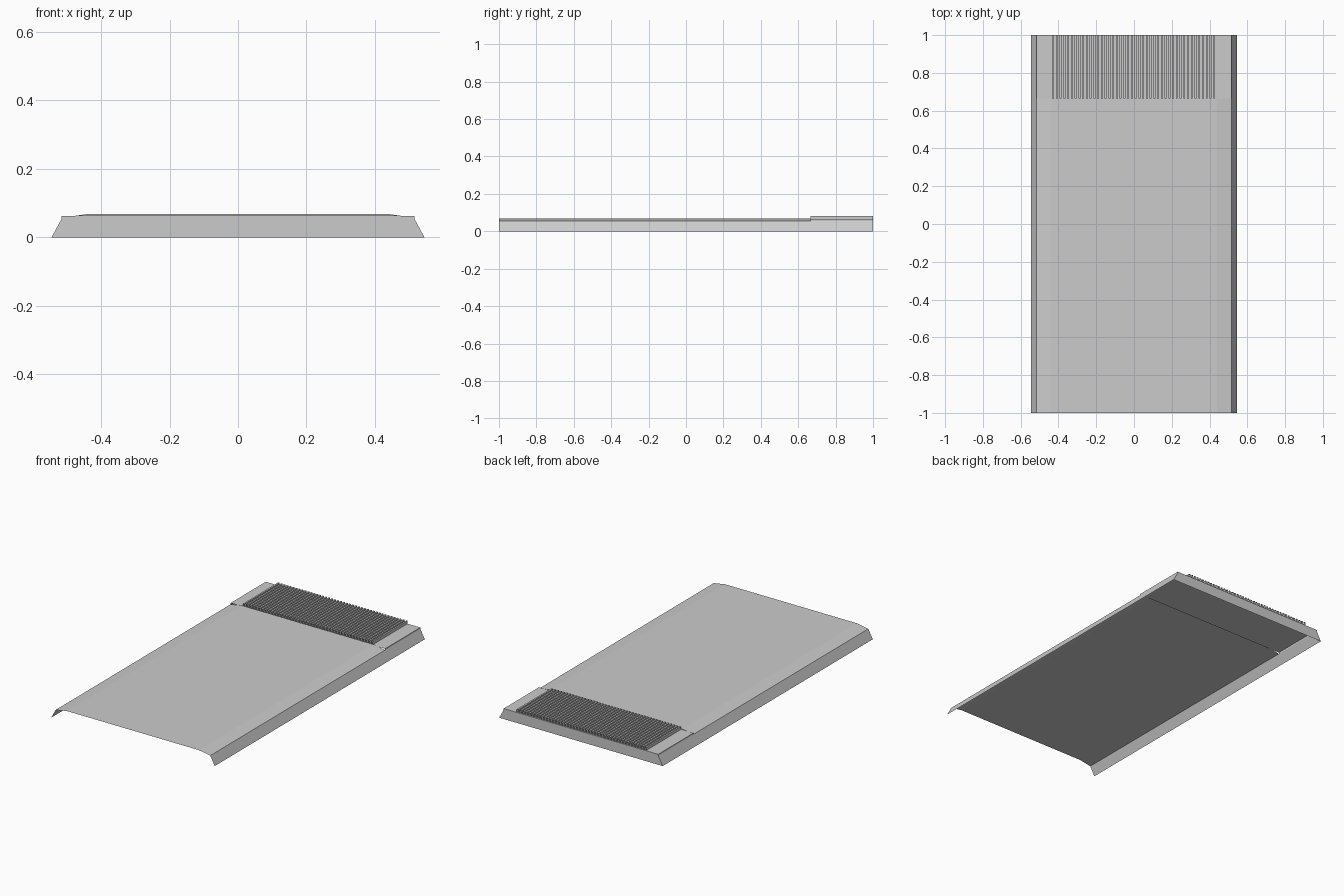
import bpy, bmesh

if "Cube" in bpy.data.objects:
    bpy.data.objects.remove(bpy.data.objects["Cube"])


def make(name, strips, smooth=False):
    """Build an object from quads/ngons given as corner lists, welded together."""
    bm = bmesh.new()
    for pts in strips:
        bm.faces.new([bm.verts.new(p) for p in pts])
    bmesh.ops.remove_doubles(bm, verts=bm.verts, dist=1e-5)
    bmesh.ops.recalc_face_normals(bm, faces=bm.faces)
    me = bpy.data.meshes.new(name)
    bm.to_mesh(me)
    bm.free()
    ob = bpy.data.objects.new(name, me)
    bpy.context.collection.objects.link(ob)
    return ob


def sweep(profile, y0, y1):
    """Quads joining an (x, z) profile at y0 to the same profile at y1."""
    return [[(a[0], y0, a[1]), (b[0], y0, b[1]), (b[0], y1, b[1]), (a[0], y1, a[1])]
            for a, b in zip(profile, profile[1:])]


def mirrored(half):
    return half + [(-x, z) for x, z in reversed(half)]


STEP, END = 0.665, 1.0
PLATE_Z, RIB_Z, LIP_Z = 0.063, 0.081, 0.055

# long folded deck sheet, open at the front and underneath
make("deck_sheet", sweep(mirrored([(-0.515, LIP_Z), (-0.44, 0.068)]), -1, STEP))

# sloping side skirts and closed back wall
skirt = [(-0.545, 0), (-0.515, LIP_Z)]
right = [(-x, z) for x, z in skirt]
wall = [[(-0.545, END, 0), (0.545, END, 0), (0.515, END, LIP_Z), (-0.515, END, LIP_Z)]]
make("skirt", sweep(skirt, -1, END) + sweep(right, -1, END) + wall)

# flat comb plate with a small lip on its sides and back
plate = mirrored([(-0.515, LIP_Z), (-0.515, PLATE_Z)])
lip = [[(-0.515, END, LIP_Z), (0.515, END, LIP_Z), (0.515, END, PLATE_Z), (-0.515, END, PLATE_Z)]]
make("comb_plate", sweep(plate, STEP, END) + lip)

# step between the deck and the lower comb plate
make("step_edge", [[(-0.475, STEP, PLATE_Z), (0.475, STEP, PLATE_Z),
                    (0.44, STEP, 0.068), (-0.44, STEP, 0.068)]])

# comb ribs: open-ended channels standing on the plate
COUNT, X0, X1 = 44, -0.433, 0.43
pitch = (X1 - X0) / (COUNT - 0.5)
ribs = []
for i in range(COUNT):
    a = X0 + i * pitch
    b = a + pitch * 0.5
    ribs += sweep([(a, PLATE_Z), (a, RIB_Z), (b, RIB_Z), (b, PLATE_Z)], STEP, END)
make("comb_ribs", ribs)
